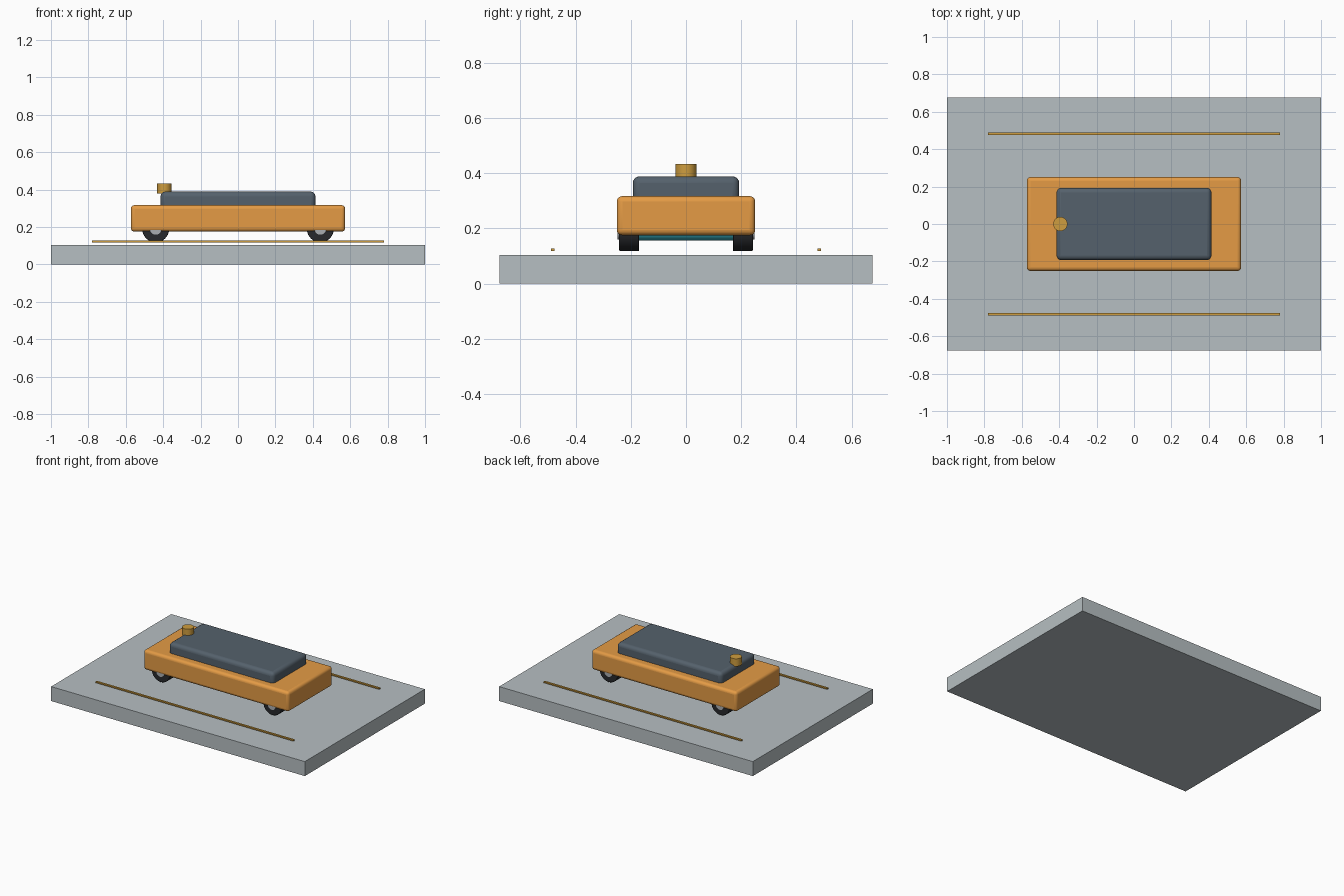
import bpy
import math

if "Cube" in bpy.data.objects:
    bpy.data.objects.remove(bpy.data.objects["Cube"])


def material(name, rgb):
    m = bpy.data.materials.new(name)
    m.diffuse_color = (*rgb, 1)
    m.use_nodes = True
    m.node_tree.nodes["Principled BSDF"].inputs["Base Color"].default_value = m.diffuse_color
    return m


SLAB = material("pale_grey", (0.47, 0.52, 0.54))
ORANGE = material("orange", (0.78, 0.33, 0.06))
SLATE = material("slate", (0.09, 0.12, 0.15))
RUBBER = material("rubber", (0.02, 0.022, 0.025))
METAL = material("metal", (0.4, 0.42, 0.44))
TEAL = material("teal", (0.04, 0.42, 0.52))
GOLD = material("gold", (0.62, 0.34, 0.05))


def finish(name, mat, bevel, segments):
    ob = bpy.context.object
    ob.name = name
    ob.data.materials.append(mat)
    if bevel:
        mod = ob.modifiers.new("rounded_edges", "BEVEL")
        mod.width = bevel
        mod.segments = segments
        mod.limit_method = "ANGLE"
        mod.angle_limit = math.radians(40)
    bpy.ops.object.shade_smooth_by_angle(angle=math.radians(35))
    return ob


def box(name, lo, hi, mat, bevel=0.0):
    centre = [(a + b) / 2 for a, b in zip(lo, hi)]
    bpy.ops.mesh.primitive_cube_add(size=1, location=centre)
    bpy.context.object.scale = [b - a for a, b in zip(lo, hi)]
    bpy.ops.object.transform_apply(location=False, rotation=False, scale=True)
    return finish(name, mat, bevel, 4)


def cylinder(name, centre, radius, depth, mat, along_y=False, bevel=0.0):
    rot = (math.pi / 2, 0, 0) if along_y else (0, 0, 0)
    bpy.ops.mesh.primitive_cylinder_add(vertices=32, radius=radius, depth=depth,
                                        location=centre, rotation=rot)
    return finish(name, mat, bevel, 2)


# Display slab
box("base_slab", (-1, -0.676, 0), (1, 0.676, 0.103), SLAB)

# Lane strips, hovering just above the slab
for side, label in ((-1, "front"), (1, "back")):
    y = side * 0.483
    box(label + "_strip", (-0.78, y - 0.007, 0.118), (0.78, y + 0.007, 0.127), GOLD)

# Rounded vehicle body and upper deck
box("body", (-0.573, -0.251, 0.175), (0.573, 0.251, 0.317), ORANGE, 0.02)
box("upper_deck", (-0.414, -0.193, 0.29), (0.414, 0.193, 0.389), SLATE, 0.025)

# Round sensor at the left end of the deck
cylinder("sensor", (-0.394, 0, 0.406), 0.038, 0.054, GOLD)

# Axles, wheels and hubs
for x, end in ((-0.44, "left"), (0.44, "right")):
    cylinder(end + "_axle", (x, 0, 0.19), 0.034, 0.36, TEAL, along_y=True)
    for side, label in ((-1, "front"), (1, "back")):
        tag = f"{end}_{label}"
        cylinder(tag + "_wheel", (x, side * 0.206, 0.19), 0.072, 0.072,
                 RUBBER, along_y=True, bevel=0.003)
        cylinder(tag + "_hub", (x, side * 0.230, 0.19), 0.031, 0.036,
                 METAL, along_y=True)
